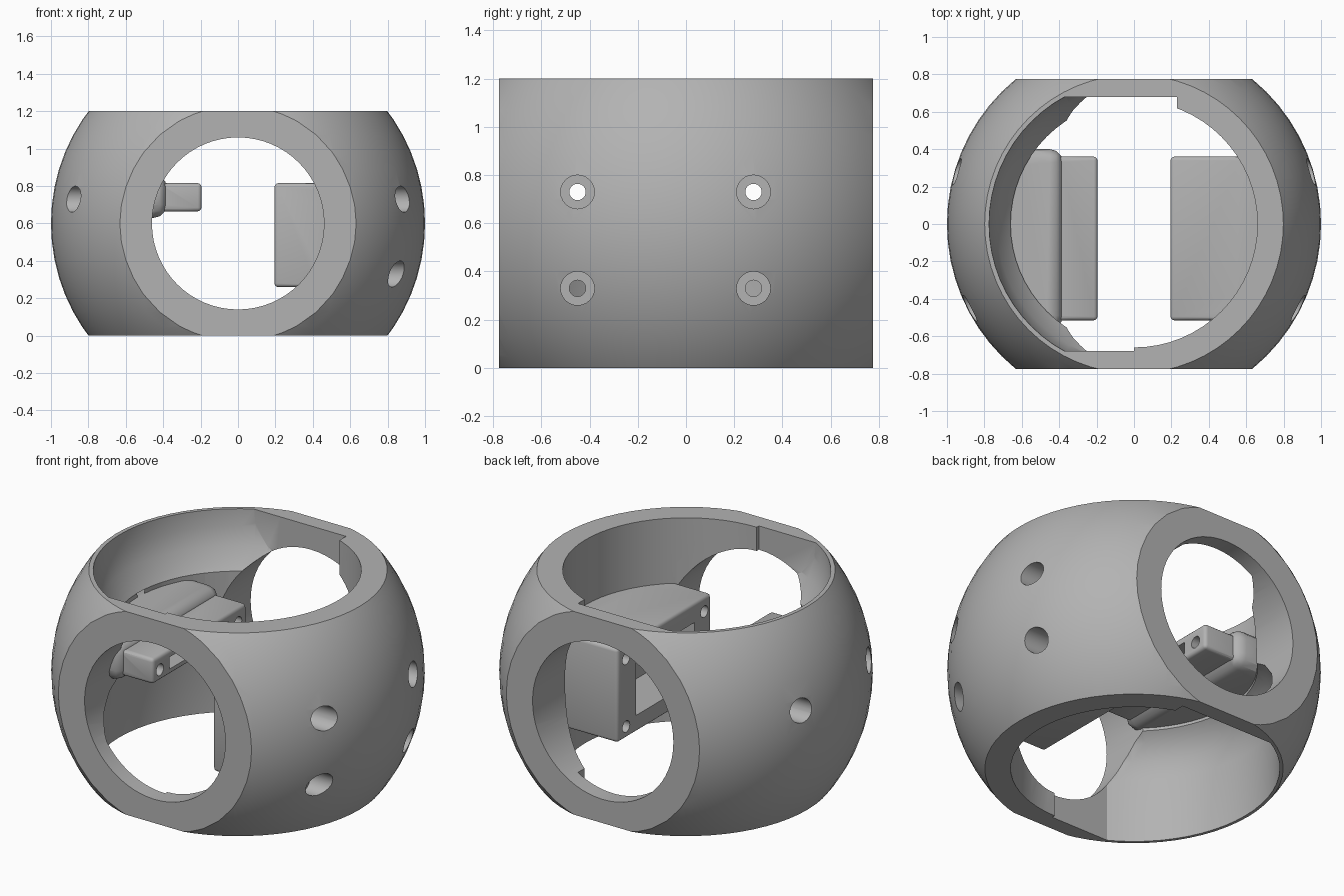
import bpy, bmesh, math
from mathutils import Matrix, Vector

cube = bpy.data.objects.get("Cube")
if cube:
    bpy.data.objects.remove(cube, do_unlink=True)

MID = 0.6  # height of the sphere centre

grey = bpy.data.materials.new("plain_grey")
grey.use_nodes = True
grey.diffuse_color = (0.45, 0.45, 0.45, 1)
grey.node_tree.nodes["Principled BSDF"].inputs["Base Color"].default_value = grey.diffuse_color


def finish(name, bm):
    bmesh.ops.recalc_face_normals(bm, faces=bm.faces)
    mesh = bpy.data.meshes.new(name)
    bm.to_mesh(mesh)
    bm.free()
    mesh.materials.append(grey)
    obj = bpy.data.objects.new(name, mesh)
    bpy.context.collection.objects.link(obj)
    return obj


def box(name, low, high, bevel=0):
    bm = bmesh.new()
    low, high = Vector(low), Vector(high)
    bmesh.ops.create_cube(bm, size=1)
    bmesh.ops.scale(bm, vec=high - low, verts=bm.verts)
    bmesh.ops.translate(bm, vec=(low + high) / 2, verts=bm.verts)
    if bevel:
        bmesh.ops.bevel(bm, geom=bm.edges[:], offset=bevel, segments=3,
                        profile=0.5, affect='EDGES')
    return finish(name, bm)


def rod(name, axis, radius, start, end, centre=(0, 0, 0), sides=64):
    """Cylinder along x, y or z between two coordinates."""
    bm = bmesh.new()
    bmesh.ops.create_cone(bm, cap_ends=True, segments=sides, radius1=radius,
                          radius2=radius, depth=end - start)
    turn = {'x': Matrix.Rotation(math.pi / 2, 4, 'Y'),
            'y': Matrix.Rotation(math.pi / 2, 4, 'X'),
            'z': Matrix.Identity(4)}[axis]
    bmesh.ops.transform(bm, matrix=turn, verts=bm.verts)
    place = Vector(centre)
    place['xyz'.index(axis)] = (start + end) / 2
    bmesh.ops.translate(bm, vec=place, verts=bm.verts)
    return finish(name, bm)


def lathe(name, profile, sides=64):
    """Closed solid turned about z from (radius, height) pairs."""
    bm = bmesh.new()
    rings = []
    for r, z in profile:
        rings.append([bm.verts.new((r * math.cos(i * math.tau / sides),
                                    r * math.sin(i * math.tau / sides), z))
                      for i in range(sides)])
    for a, b in zip(rings, rings[1:]):
        for i in range(sides):
            j = (i + 1) % sides
            bm.faces.new((a[i], a[j], b[j], b[i]))
    bm.faces.new(rings[0])
    bm.faces.new(rings[-1])
    return finish(name, bm)


def combine(target, tool, operation):
    mod = target.modifiers.new("combine", 'BOOLEAN')
    mod.operation, mod.solver, mod.object = operation, 'EXACT', tool
    bpy.context.view_layer.objects.active = target
    bpy.ops.object.modifier_apply(modifier=mod.name)
    bpy.data.objects.remove(tool, do_unlink=True)


# Outer ball, trimmed flat at top, bottom, front and back
bm = bmesh.new()
bmesh.ops.create_uvsphere(bm, u_segments=64, v_segments=32, radius=1)
bmesh.ops.translate(bm, vec=(0, 0, MID), verts=bm.verts)
shell = finish("ball_housing", bm)
combine(shell, box("trim", (-2, -0.775, 0), (2, 0.775, 1.2)), 'INTERSECT')

# Wider cavity on the -x side, with a swelling that carries the narrow mount
profile = [(0.78, -0.1), (0.78, 0.38), (0.76, 0.48), (0.71, 0.57), (0.64, 0.63),
           (0.62, 0.66), (0.62, 0.81), (0.64, 0.86), (0.68, 0.91), (0.735, 1.0),
           (0.77, 1.1), (0.78, 1.3)]
cavity = lathe("wide_cavity", profile)
combine(cavity, box("clip", (-1, -0.68, -1), (0, 0.68, 2)), 'INTERSECT')
combine(shell, cavity, 'DIFFERENCE')

# Straight bore, back relief, and the front-to-back opening
combine(shell, rod("bore", 'z', 0.66, -0.1, 1.3), 'DIFFERENCE')
combine(shell, box("relief", (-0.2, 0.5, -0.1), (0.23, 0.68, 1.3)), 'DIFFERENCE')
combine(shell, rod("opening", 'y', 0.46, -1, 1, (0, 0, MID)), 'DIFFERENCE')

# Mounting blocks: tall on +x, narrow on -x, with flared roots
tall = box("tall_mount", (0.195, -0.515, 0.26), (0.74, 0.36, 0.815), 0.02)
narrow = box("narrow_mount", (-0.74, -0.515, 0.665), (-0.195, 0.36, 0.815), 0.02)
combine(narrow, box("root", (-0.74, -0.56, 0.63), (-0.38, 0.40, 0.86), 0.07), 'UNION')
combine(tall, box("tall_pocket", (0.1, -0.36, 0.36), (0.46, 0.19, 0.70)), 'DIFFERENCE')
combine(narrow, box("narrow_slot", (-0.4, -0.36, 0.70), (-0.1, 0.19, 0.77)), 'DIFFERENCE')
for block in (tall, narrow):
    combine(shell, block, 'UNION')

# Screw holes with counterbores
for side, heights in ((1, (0.33, 0.73)), (-1, (0.73,))):
    for y in (-0.45, 0.28):
        for z in heights:
            for radius, inner, outer in ((0.034, 0.1, 1.1), (0.07, 0.74, 1.1)):
                start, end = sorted((side * inner, side * outer))
                combine(shell, rod("screw", 'x', radius, start, end, (0, y, z), 24),
                        'DIFFERENCE')

bpy.ops.object.select_all(action='DESELECT')
shell.select_set(True)
bpy.context.view_layer.objects.active = shell
bpy.ops.object.shade_smooth_by_angle(angle=math.radians(30))
